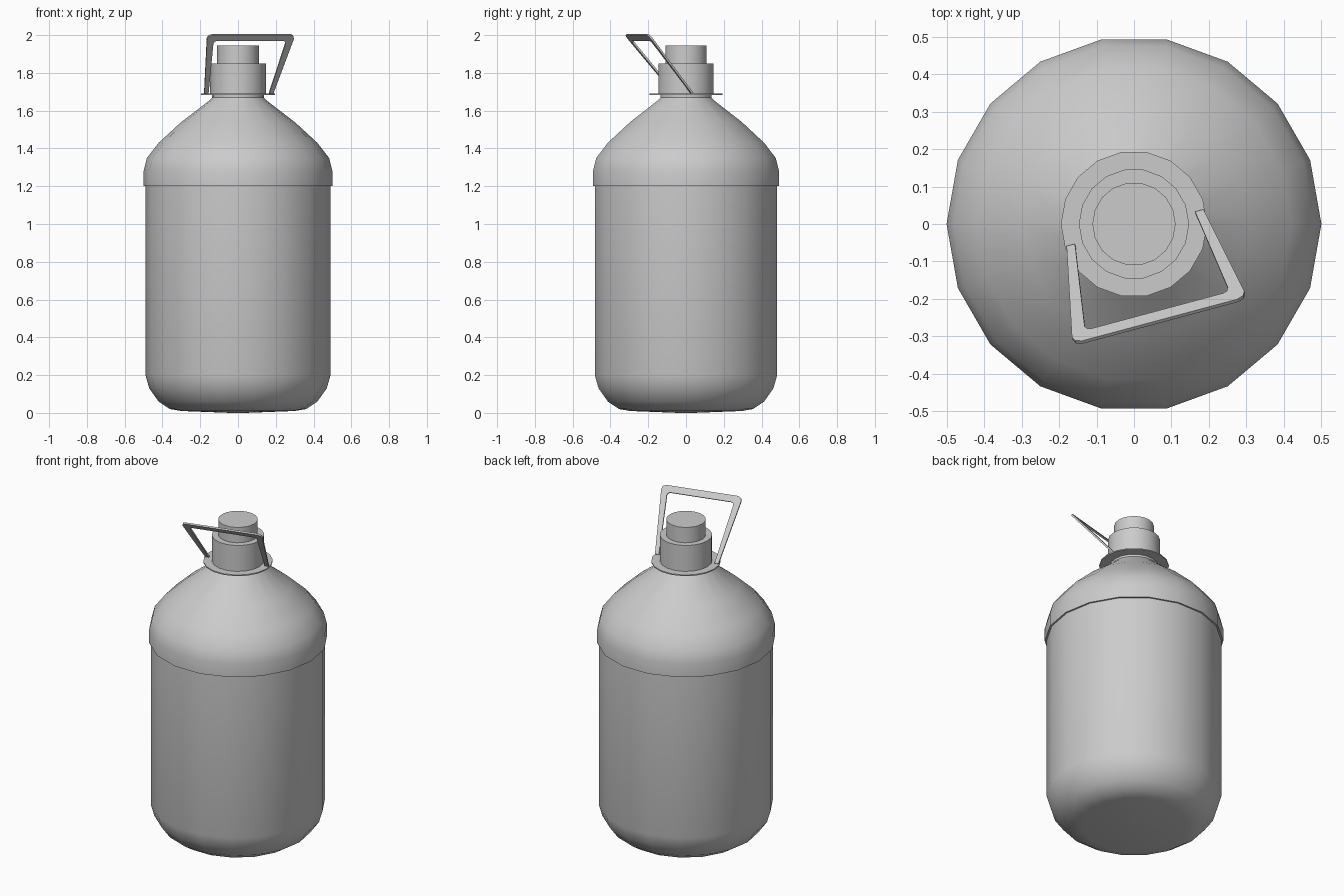
import bpy, bmesh, math
from mathutils import Matrix, Vector

SIDES = 18

cube = bpy.data.objects.get("Cube")
if cube:
    bpy.data.objects.remove(cube, do_unlink=True)

grey = bpy.data.materials.new("plain grey")
grey.use_nodes = True
color = (0.6, 0.6, 0.6, 1)
grey.diffuse_color = color
grey.node_tree.nodes["Principled BSDF"].inputs["Base Color"].default_value = color


def finish(name, bm, angle=None):
    """Turn a bmesh into a named object, smooth below the given angle."""
    bmesh.ops.recalc_face_normals(bm, faces=bm.faces)
    mesh = bpy.data.meshes.new(name)
    bm.to_mesh(mesh)
    bm.free()
    mesh.materials.append(grey)
    obj = bpy.data.objects.new(name, mesh)
    bpy.context.collection.objects.link(obj)
    if angle:
        bpy.ops.object.select_all(action='DESELECT')
        obj.select_set(True)
        bpy.context.view_layer.objects.active = obj
        bpy.ops.object.shade_smooth_by_angle(angle=math.radians(angle))
    return obj


def lathe(name, profile, angle):
    """Revolve (radius, height) points around z; end rings are capped."""
    bm = bmesh.new()
    rings = []
    for r, z in profile:
        rings.append([bm.verts.new((r * math.cos(a), r * math.sin(a), z))
                      for a in (math.tau * i / SIDES for i in range(SIDES))])
    for low, high in zip(rings, rings[1:]):
        for i in range(SIDES):
            j = (i + 1) % SIDES
            bm.faces.new((low[i], low[j], high[j], high[i]))
    bm.faces.new(rings[0])
    bm.faces.new(rings[-1])
    return finish(name, bm, angle)


# Bottle: rounded base, straight wall, overhanging shoulder and neck
lathe("bottle_body", [
    (0.04, 0), (0.3, 0.01), (0.36, 0.02), (0.42, 0.06), (0.47, 0.13), (0.49, 0.2),
    (0.49, 1.2), (0.5, 1.2), (0.5, 1.28), (0.482, 1.35), (0.42, 1.43),
    (0.3, 1.54), (0.15, 1.655), (0.137, 1.67), (0.137, 1.685)], 40)

# Handle ring below the cap
lathe("neck_ring", [(0.195, 1.683), (0.195, 1.69)], 40)

# Stepped cap
lathe("cap_base", [(0.147, 1.69), (0.147, 1.85)], 40)
lathe("cap_top", [(0.111, 1.85), (0.111, 1.945)], 40)

# Carry handle: flat tapered loop, drawn as a half outline and mirrored
outer = [(0.189, 0), (0.238, 0.375), (0.232, 0.393), (0.215, 0.402)]
inner = [(0.166, 0), (0.198, 0.345), (0.193, 0.357), (0.182, 0.362)]
bm = bmesh.new()


def loop(half):
    points = half + [(-x, y) for x, y in reversed(half)]
    return [bm.verts.new((x, y, 0)) for x, y in points]


out_loop, in_loop = loop(outer), loop(inner)
for i in range(len(out_loop) - 1):
    bm.faces.new((out_loop[i], out_loop[i + 1], in_loop[i + 1], in_loop[i]))
extruded = bmesh.ops.extrude_face_region(bm, geom=bm.faces[:])
bmesh.ops.translate(bm, vec=(0, 0, -0.01),
                    verts=[v for v in extruded["geom"] if isinstance(v, bmesh.types.BMVert)])
handle = finish("carry_handle", bm)

# Lean the handle forward and swing it round the neck
turn = math.radians(15)
side = Vector((math.cos(turn), math.sin(turn), 0))
forward = Vector((math.sin(turn), -math.cos(turn), 0))
rise = (forward * 0.255 + Vector((0, 0, 0.311))).normalized()
normal = side.cross(rise)
frame = Matrix((side, rise, normal)).transposed().to_4x4()
handle.data.transform(Matrix.Translation(forward * 0.018 + Vector((0, 0, 1.689))) @ frame)
